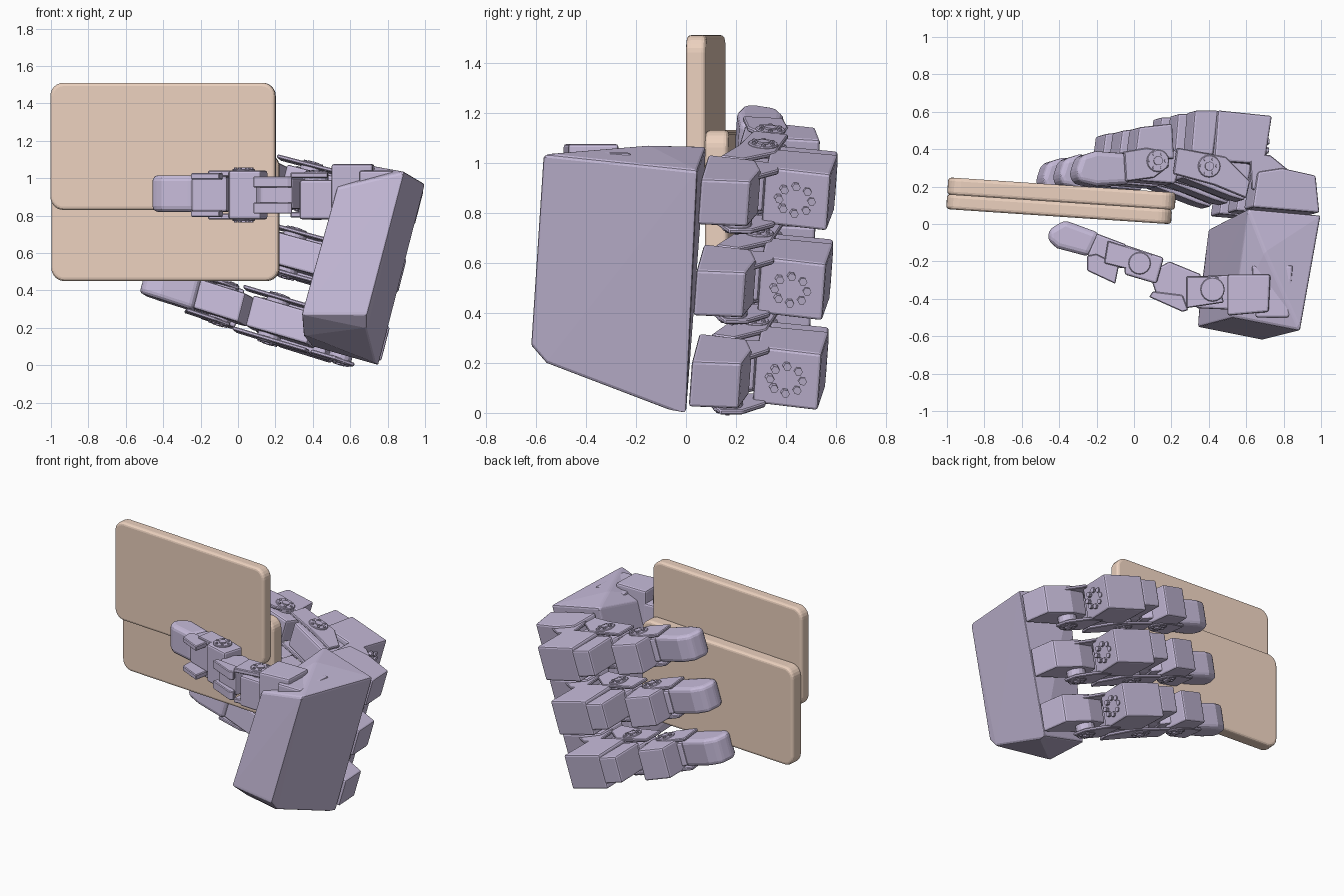
import bpy, bmesh, math
from mathutils import Vector, Matrix

if "Cube" in bpy.data.objects:
    bpy.data.objects.remove(bpy.data.objects["Cube"])


def material(name, rgb):
    m = bpy.data.materials.new(name)
    m.diffuse_color = (*rgb, 1)
    m.use_nodes = True
    m.node_tree.nodes["Principled BSDF"].inputs["Base Color"].default_value = m.diffuse_color
    return m


LILAC = material("lilac", (0.57, 0.50, 0.70))
TAN = material("tan", (0.84, 0.64, 0.52))


def finish(bm, name, mat, bevel=0.012, segs=2):
    bmesh.ops.recalc_face_normals(bm, faces=bm.faces)
    me = bpy.data.meshes.new(name)
    bm.to_mesh(me)
    bm.free()
    ob = bpy.data.objects.new(name, me)
    bpy.context.collection.objects.link(ob)
    me.materials.append(mat)
    if bevel:
        b = ob.modifiers.new("bevel", "BEVEL")
        b.width, b.segments = bevel, segs
        b.limit_method, b.angle_limit = "ANGLE", math.radians(25)
    return ob


def slab(name, pts, w0, w1, frame, bevel=0.012, segs=2):
    """Extrude an xy outline between two heights of a frame."""
    bm = bmesh.new()
    low = [bm.verts.new(frame @ Vector((x, y, w0))) for x, y in pts]
    top = [bm.verts.new(frame @ Vector((x, y, w1))) for x, y in pts]
    bm.faces.new(low)
    bm.faces.new(top)
    n = len(pts)
    for i in range(n):
        j = (i + 1) % n
        bm.faces.new((low[i], low[j], top[j], top[i]))
    return finish(bm, name, LILAC, bevel, segs)


def disc(x, y, r, n=16):
    return [(x + r * math.cos(2 * math.pi * i / n), y + r * math.sin(2 * math.pi * i / n))
            for i in range(n)]


def forks(name, pts, half, t, frame):
    """Pair of bracket cheeks either side of a joint."""
    for s in (-1, 1):
        slab(name, pts, s * half - t / 2, s * half + t / 2, frame, 0.005, 1)


def hub(name, x, y, r, half, frame):
    """Joint horn with a raised cap and screws on both sides."""
    slab(name, disc(x, y, r), -half, half, frame, 0.004, 1)
    slab(name + "_cap", disc(x, y, r * 0.4), -half - 0.008, half + 0.008, frame, 0, 1)
    for a in range(6):
        c = (x + r * 0.7 * math.cos(a * math.pi / 3), y + r * 0.7 * math.sin(a * math.pi / 3))
        slab(name + "_screw", disc(*c, r * 0.16, 6), -half - 0.006, half + 0.006, frame, 0, 1)


# Gripped stepped block: two overlapping rounded plates
def plate(name, x0, x1, y0, y1, z0, z1):
    bm = bmesh.new()
    bmesh.ops.create_cube(bm, size=1)
    bmesh.ops.scale(bm, vec=(x1 - x0, y1 - y0, z1 - z0), verts=bm.verts)
    bmesh.ops.translate(bm, vec=((x0 + x1) / 2, (y0 + y1) / 2, (z0 + z1) / 2), verts=bm.verts)
    edges = [e for e in bm.edges if abs(e.verts[0].co.y - e.verts[1].co.y) > 1e-4]
    bmesh.ops.bevel(bm, geom=edges, offset=0.07, segments=6, profile=0.5, affect="EDGES")
    tilt = Matrix.Translation((-0.395, 0.124, 0)) @ Matrix.Rotation(-0.067, 4, "Z")
    bm.transform(tilt)
    return finish(bm, name, TAN, 0.018, 3)


plate("front_plate", -0.605, 0.6, -0.085, -0.005, 0.83, 1.51)
plate("back_plate", -0.605, 0.615, -0.008, 0.085, 0.45, 1.13)

# Palm housing: convex tapered box
bm = bmesh.new()
for p in [(.89, -.57, 1.035), (1.0, .045, .97), (.75, 0, .0), (.74, -.06, .01), (.69, -.56, .2),
          (.69, -.62, .27), (.53, -.50, .95), (.61, .08, 1.065), (.40, -.03, .10),
          (.35, -.42, .16), (.34, -.55, .27), (.70, -.15, 1.07)]:
    bm.verts.new(p)
bmesh.ops.convex_hull(bm, input=bm.verts)
finish(bm, "palm_housing", LILAC, 0.015, 2)

# Fingers, laid out for the top finger and repeated down the palm
UP = Vector((0.25, 0.07, 0.97)).normalized()
for k in range(3):
    o = Vector((0.5, 0.45, 0.905)) - Vector((0.09, 0.018, 0.355)) * k
    s = 0.28 + 0.02 * k
    f = Matrix(((1, 0, UP.x, o.x), (0, 1, UP.y, o.y), (-s, -0.07, UP.z, o.z), (0, 0, 0, 1)))
    f = f @ Matrix.Translation((-0.5, -0.45, 0))
    slab("finger_base_motor", [(.6, .08), (.96, .05), (.94, .25), (.76, .29), (.63, .27)],
         -.055, .135, f)
    forks("finger_base_bracket", [(.60, .18), (.72, .13), (.83, .18), (.81, .27), (.7, .36), (.59, .37)],
          .11, .02, f)
    hub("finger_base_joint", .75, .21, .06, .125, f)
    slab("finger_knuckle_motor", [(.42, .60), (.71, .57), (.67, .31), (.40, .33)], -.115, .12, f)
    slab("finger_knuckle_motor_back", [(.30, .60), (.43, .60), (.40, .36), (.28, .37)], -.08, .10, f)
    # screws on the outward motor face
    m = f @ Matrix(((0, 0, 1, .69), (1, 0, .14, .435), (0, 1, 0, 0), (0, 0, 0, 1)))
    for a in range(8):
        t = a * math.pi / 4
        slab("knuckle_screw", disc(.065 * math.cos(t), .055 * math.sin(t), .017, 6),
             -.02, .018, m, 0, 1)
    slab("finger_lower_link", [(.24, .24), (.50, .14), (.57, .12), (.61, .31), (.42, .37), (.27, .39)],
         -.085, .085, f)
    forks("finger_lower_bracket", [(.18, .26), (.40, .20), (.57, .13), (.59, .22), (.46, .35), (.2, .40)],
          .115, .02, f)
    hub("finger_lower_joint", .37, .30, .06, .132, f)
    slab("finger_middle_motor", [(.0, .51), (.18, .53), (.19, .34), (-.02, .36)], -.105, .105, f)
    slab("finger_middle_link", [(-.04, .23), (.20, .21), (.25, .36), (.15, .42), (-.05, .38)],
         -.08, .08, f)
    forks("finger_middle_bracket", [(-.07, .22), (.08, .24), (.16, .30), (.14, .38), (.04, .40), (-.08, .38)],
          .10, .02, f)
    hub("finger_middle_joint", .10, .33, .06, .115, f)
    slab("finger_tip", [(-.33, .27), (-.31, .22), (-.22, .20), (-.04, .21), (-.02, .37),
                        (-.22, .385), (-.30, .36)], -.09, .09, f, 0.05, 3)

# Thumb, laid out flat at one height
f = Matrix.Translation((0, 0, 0.91))
slab("thumb_root_motor", [(.5, -.27), (.73, -.27), (.72, -.47), (.5, -.49)], -.16, .165, f)
slab("thumb_root_step", [(.63, -.22), (.85, -.22), (.83, -.5), (.65, -.5)], -.05, .13, f)
slab("thumb_base_motor", [(.33, -.28), (.53, -.27), (.56, -.46), (.33, -.45)], -.13, .08, f)
forks("thumb_base_bracket", [(.28, -.28), (.45, -.28), (.48, -.42), (.28, -.45)], .105, .03, f)
hub("thumb_base_joint", .42, -.35, .065, .125, f)
slab("thumb_lower_link", [(.08, -.26), (.19, -.20), (.36, -.27), (.29, -.44), (.12, -.38)],
     -.075, .09, f)
forks("thumb_lower_bracket", [(.10, -.36), (.26, -.38), (.29, -.46), (.26, -.47), (.08, -.39)],
      .07, .06, f)
slab("thumb_middle_motor", [(-.05, -.11), (.16, -.18), (.12, -.32), (-.05, -.27)], -.13, .13, f)
forks("thumb_middle_bracket", [(-.14, -.09), (.10, -.16), (.08, -.27), (-.16, -.21)], .115, .03, f)
hub("thumb_middle_joint", .03, -.21, .06, .14, f)
slab("thumb_upper_link", [(-.20, -.05), (-.04, -.11), (-.06, -.24), (-.25, -.17)], -.09, .10, f)
forks("thumb_upper_bracket", [(-.25, -.17), (-.20, -.16), (-.08, -.22), (-.10, -.32), (-.25, -.25)],
      .10, .035, f)
slab("thumb_tip", [(-.46, -.09), (-.455, -.03), (-.37, .02), (-.18, -.05), (-.24, -.175),
                   (-.41, -.13)], -.09, .105, f, 0.04, 3)
